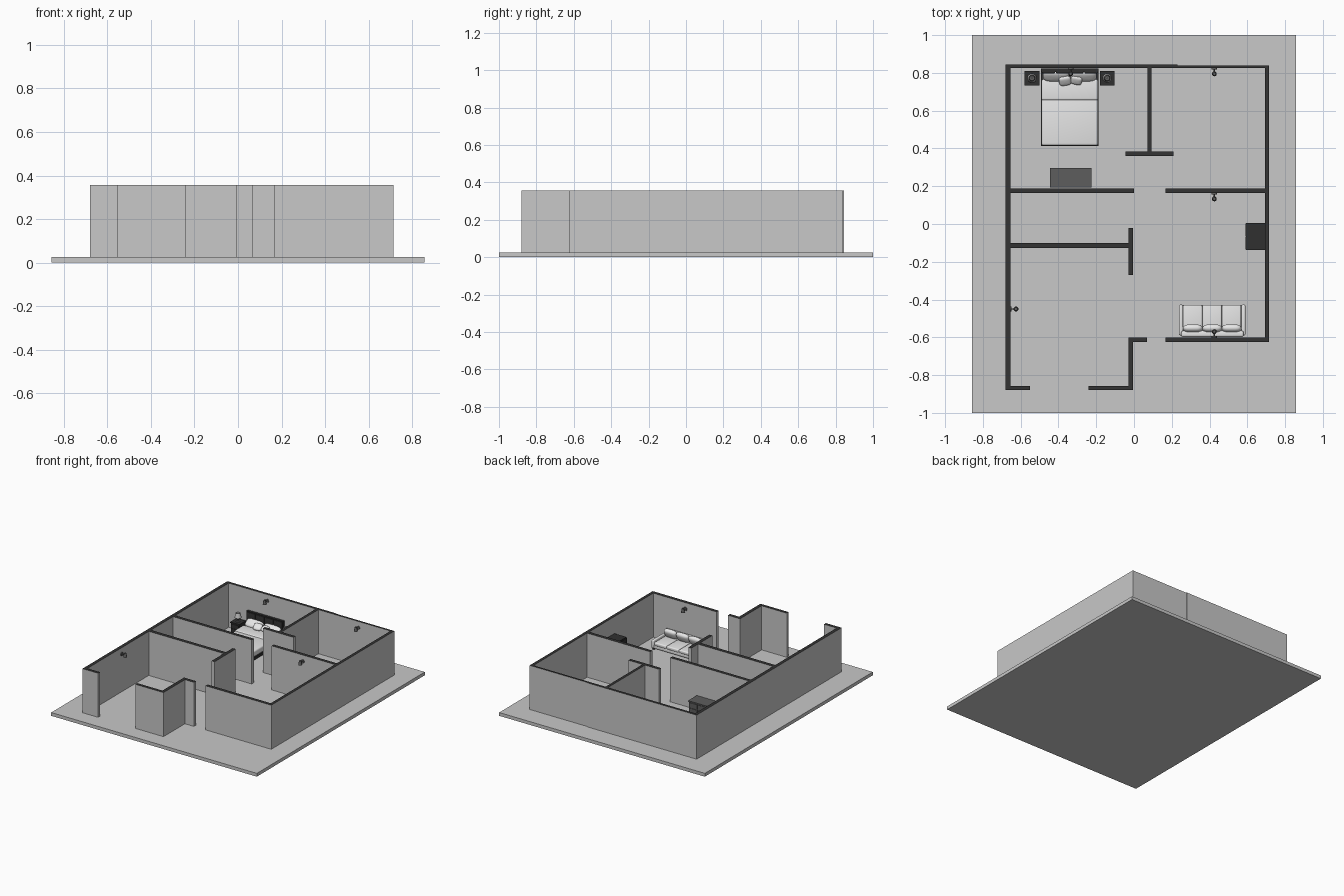
import bpy, bmesh, math
from mathutils import Vector, Matrix

if "Cube" in bpy.data.objects:
    bpy.data.objects.remove(bpy.data.objects["Cube"])


def material(name, v):
    m = bpy.data.materials.new(name)
    m.diffuse_color = (v, v, v, 1)
    m.use_nodes = True
    m.node_tree.nodes["Principled BSDF"].inputs["Base Color"].default_value = m.diffuse_color
    return m


PLASTER = material("plaster_grey", 0.58)
CAP = material("wall_cap_charcoal", 0.033)
FABRIC = material("white_fabric", 0.8)
WOOD = material("dark_wood", 0.03)
DRESSER = material("dresser_grey", 0.11)
METAL = material("lamp_metal", 0.12)
F = 0.025   # floor level
H = 0.357   # wall top


def finish(name, bm, *mats):
    me = bpy.data.meshes.new(name)
    bm.to_mesh(me)
    bm.free()
    ob = bpy.data.objects.new(name, me)
    bpy.context.collection.objects.link(ob)
    for m in mats:
        me.materials.append(m)
    return ob


def smooth(ob):
    bpy.ops.object.select_all(action='DESELECT')
    bpy.context.view_layer.objects.active = ob
    ob.select_set(True)
    bpy.ops.object.shade_smooth_by_angle(angle=math.radians(40))


def box(name, x, y, z, mat, round_=0):
    bm = bmesh.new()
    bmesh.ops.create_cube(bm, size=1)
    for v in bm.verts:
        v.co = Vector([a + (b - a) * (c + 0.5) for (a, b), c in zip((x, y, z), v.co)])
    if round_:
        bmesh.ops.bevel(bm, geom=bm.edges[:], offset=round_, segments=4, profile=0.5, affect='EDGES')
    ob = finish(name, bm, mat)
    if round_:
        smooth(ob)
    return ob


def cushion(name, centre, size, mat, tilt=0, turn=0):
    # soft pillow: full in the middle, thin at the rim
    bm = bmesh.new()
    bmesh.ops.create_uvsphere(bm, u_segments=24, v_segments=12, radius=1)
    rot = Matrix.Rotation(turn, 4, 'Z') @ Matrix.Rotation(tilt, 4, 'X')
    for v in bm.verts:
        p = [math.copysign(abs(c) ** 0.55, c) for c in v.co[:2]] + [v.co.z]
        v.co = rot @ Vector([c * s / 2 for c, s in zip(p, size)]) + Vector(centre)
    ob = finish(name, bm, mat)
    smooth(ob)
    return ob


def rod(name, a, b, r1, r2, mat, ends=True):
    a, b = Vector(a), Vector(b)
    bm = bmesh.new()
    q = (b - a).to_track_quat('Z', 'Y').to_matrix().to_4x4()
    bmesh.ops.create_cone(bm, cap_ends=ends, segments=20, radius1=r1, radius2=r2,
                          depth=(b - a).length, matrix=Matrix.Translation((a + b) / 2) @ q)
    ob = finish(name, bm, mat)
    smooth(ob)
    return ob


# ground slab
box("ground_slab", (-0.857, 0.857), (-1, 1), (0, F), PLASTER)

# walls as plan rectangles: x0, x1, y0, y1
plan = [
    (-0.68, -0.655, -0.88, 0.845), (-0.68, 0.23, 0.825, 0.845), (0.23, 0.715, 0.825, 0.84),
    (0.693, 0.715, -0.625, 0.84), (0.072, 0.093, 0.36, 0.84), (-0.045, 0.21, 0.36, 0.385),
    (-0.68, 0, 0.163, 0.188), (0.167, 0.7, 0.163, 0.188), (-0.68, -0.005, -0.127, -0.1),
    (-0.03, -0.005, -0.27, -0.02), (-0.68, -0.55, -0.88, -0.857), (-0.24, -0.005, -0.88, -0.857),
    (-0.03, -0.005, -0.88, -0.6), (-0.03, 0.07, -0.625, -0.6), (0.167, 0.715, -0.625, -0.6)]
xs = sorted({v for r in plan for v in r[:2]})
ys = sorted({v for r in plan for v in r[2:]})


def filled(i, j):
    if not (0 <= i < len(xs) - 1 and 0 <= j < len(ys) - 1):
        return False
    cx, cy = (xs[i] + xs[i + 1]) / 2, (ys[j] + ys[j + 1]) / 2
    return any(a < cx < b and c < cy < d for a, b, c, d in plan)


bm = bmesh.new()
for i in range(len(xs) - 1):
    for j in range(len(ys) - 1):
        if not filled(i, j):
            continue
        c = [(xs[i], ys[j]), (xs[i + 1], ys[j]), (xs[i + 1], ys[j + 1]), (xs[i], ys[j + 1])]
        top = bm.faces.new([bm.verts.new((*p, H)) for p in c])
        top.material_index = 1
        for k, (di, dj) in enumerate(((0, -1), (1, 0), (0, 1), (-1, 0))):
            if not filled(i + di, j + dj):
                a, b = c[k], c[(k + 1) % 4]
                bm.faces.new([bm.verts.new(p) for p in ((*a, F), (*b, F), (*b, H), (*a, H))])
bmesh.ops.remove_doubles(bm, verts=bm.verts[:], dist=1e-5)
finish("walls", bm, PLASTER, CAP)

# bed
box("bed_frame", (-0.492, -0.188), (0.412, 0.81), (F + 0.015, 0.06), WOOD)
for sx in (-0.48, -0.215):
    for sy in (0.42, 0.78):
        box("bed_leg", (sx, sx + 0.015), (sy, sy + 0.015), (F, F + 0.016), WOOD)
box("headboard", (-0.492, -0.188), (0.805, 0.823), (F, 0.2), WOOD)
for k in range(4):
    x = -0.488 + k * 0.075
    box("headboard_panel", (x, x + 0.07), (0.798, 0.806), (0.08, 0.195), WOOD, 0.003)
box("mattress", (-0.485, -0.195), (0.418, 0.798), (0.055, 0.1), FABRIC, 0.012)
box("duvet", (-0.49, -0.19), (0.415, 0.67), (0.062, 0.107), FABRIC, 0.012)
box("duvet_fold", (-0.49, -0.19), (0.655, 0.765), (0.066, 0.112), FABRIC, 0.01)
for sx in (-0.412, -0.268):
    cushion("pillow", (sx, 0.785, 0.128), (0.14, 0.07, 0.035), FABRIC, 0.7)
cushion("small_cushion", (-0.365, 0.757, 0.13), (0.065, 0.055, 0.025), FABRIC, 0.6, 0.15)
cushion("small_cushion", (-0.305, 0.76, 0.13), (0.06, 0.05, 0.025), FABRIC, 0.6, -0.2)

# nightstands with table lamps
for cx in (-0.54, -0.142):
    box("nightstand", (cx - 0.036, cx + 0.036), (0.737, 0.808), (F + 0.012, 0.113), WOOD)
    box("nightstand_top", (cx - 0.039, cx + 0.039), (0.733, 0.811), (0.113, 0.12), WOOD)
    for sx in (-0.034, 0.024):
        for sy in (0.739, 0.796):
            box("nightstand_leg", (cx + sx, cx + sx + 0.01), (sy, sy + 0.01), (F, F + 0.013), WOOD)
    for z in (0.042, 0.077):
        box("nightstand_drawer", (cx - 0.032, cx + 0.032), (0.733, 0.738), (z, z + 0.031), WOOD)
    rod("lamp_base", (cx, 0.772, 0.12), (cx, 0.772, 0.125), 0.015, 0.013, METAL)
    rod("lamp_stem", (cx, 0.772, 0.124), (cx, 0.772, 0.165), 0.003, 0.003, METAL)
    rod("lamp_shade", (cx, 0.772, 0.15), (cx, 0.772, 0.185), 0.024, 0.016, PLASTER, False)

# dresser against the bedroom wall
box("dresser_body", (-0.442, -0.228), (0.195, 0.29), (F + 0.015, 0.127), DRESSER)
box("dresser_top", (-0.446, -0.225), (0.193, 0.296), (0.127, 0.135), DRESSER)
for k in range(3):
    x = -0.436 + k * 0.069
    for z in (0.045, 0.086):
        box("dresser_drawer", (x, x + 0.064), (0.289, 0.294), (z, z + 0.036), DRESSER)
for sx in (-0.436, -0.249):
    for sy in (0.2, 0.27):
        box("dresser_leg", (sx, sx + 0.014), (sy, sy + 0.014), (F, F + 0.016), DRESSER)

# tall cabinet in the living area
box("cabinet", (0.593, 0.693), (-0.138, 0.005), (F, 0.23), WOOD)
for y in (-0.136, -0.065):
    box("cabinet_door", (0.589, 0.594), (y, y + 0.068), (F + 0.01, 0.224), WOOD)

# sofa, backing onto the front wall
box("sofa_base", (0.25, 0.58), (-0.59, -0.43), (F + 0.012, 0.065), FABRIC, 0.006)
box("sofa_back", (0.25, 0.58), (-0.598, -0.565), (0.04, 0.13), FABRIC, 0.01)
for x in (0.238, 0.568):
    box("sofa_arm", (x, x + 0.022), (-0.59, -0.427), (F + 0.012, 0.098), FABRIC, 0.008)
    for y in (-0.58, -0.45):
        box("sofa_leg", (x + 0.005, x + 0.017), (y, y + 0.012), (F, F + 0.014), WOOD)
for k in range(3):
    x = 0.26 + k * 0.1028
    box("seat_cushion", (x, x + 0.1018), (-0.565, -0.428), (0.06, 0.085), FABRIC, 0.008)
    cushion("back_cushion", (x + 0.051, -0.557, 0.115), (0.105, 0.07, 0.04), FABRIC, 1.15)

# wall lamps: position on the wall, direction into the room
for x, y, dx, dy in ((0.425, 0.825, 0, -1), (0.425, 0.163, 0, -1), (-0.335, 0.825, 0, -1),
                     (-0.655, -0.45, 1, 0), (0.425, -0.6, 0, 1)):
    at = lambda d, z: (x + dx * d, y + dy * d, z)
    rod("wall_lamp_plate", at(0, 0.31), at(0.006, 0.31), 0.014, 0.014, METAL)
    rod("wall_lamp_arm", at(0.004, 0.31), at(0.03, 0.31), 0.003, 0.003, METAL)
    rod("wall_lamp_head", at(0.03, 0.325), at(0.03, 0.295), 0.008, 0.013, METAL)
